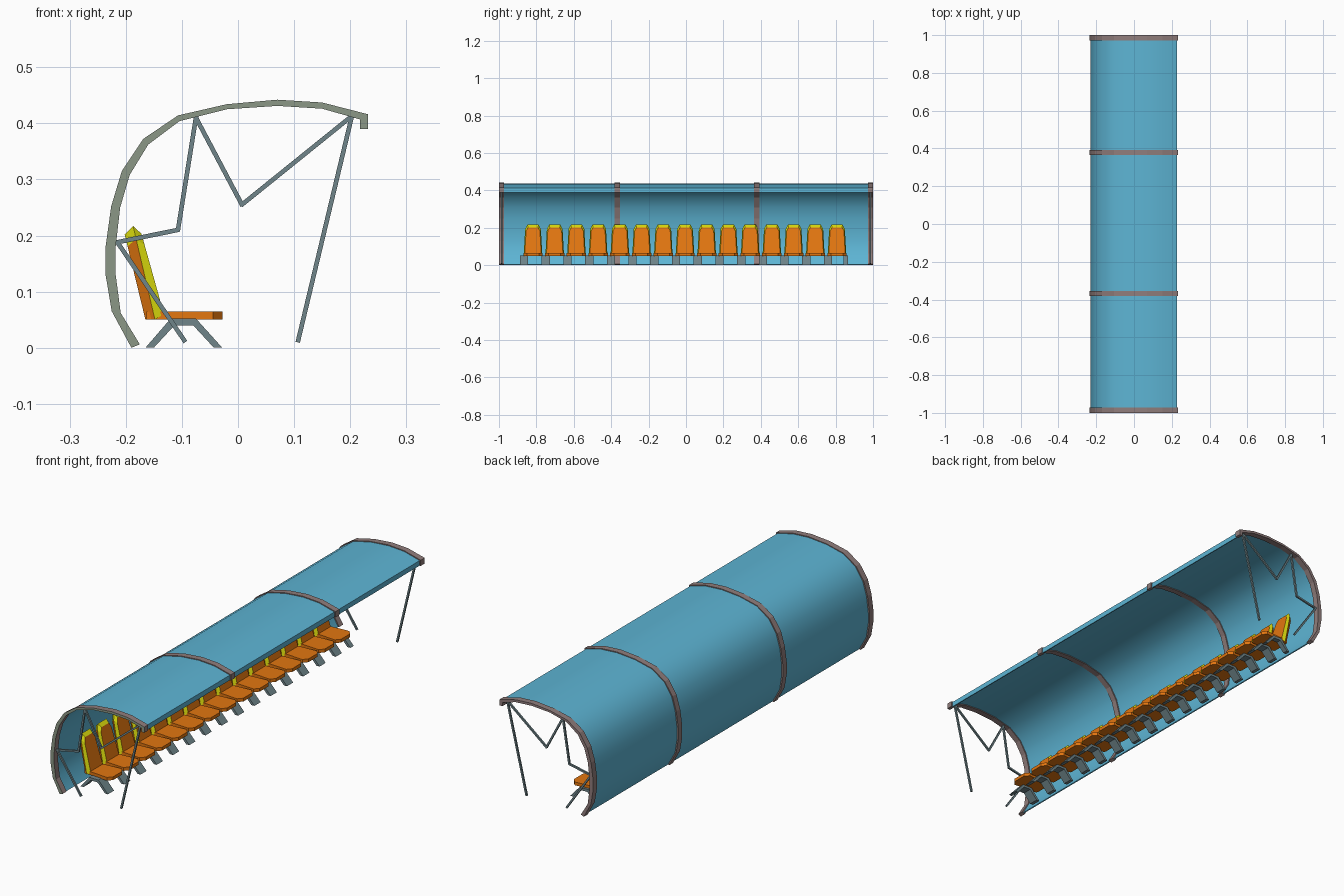
import bpy, bmesh, math
from mathutils import Vector

if "Cube" in bpy.data.objects:
    bpy.data.objects.remove(bpy.data.objects["Cube"])


def material(name, rgb):
    m = bpy.data.materials.new(name)
    m.diffuse_color = (*rgb, 1)
    m.use_nodes = True
    m.node_tree.nodes["Principled BSDF"].inputs["Base Color"].default_value = m.diffuse_color
    return m


BLUE = material("canopy blue", (0.11, 0.46, 0.66))
BROWN = material("rib taupe", (0.28, 0.205, 0.2))
GREEN = material("rib grey green", (0.26, 0.31, 0.24))
SLATE = material("slate metal", (0.16, 0.235, 0.255))
ORANGE = material("seat orange", (0.76, 0.18, 0.005))
YELLOW = material("seat yellow", (0.70, 0.70, 0.004))


def finish(name, bm, mats):
    bmesh.ops.recalc_face_normals(bm, faces=bm.faces)
    me = bpy.data.meshes.new(name)
    bm.to_mesh(me)
    bm.free()
    for m in mats:
        me.materials.append(m)
    ob = bpy.data.objects.new(name, me)
    bpy.context.collection.objects.link(ob)
    return ob


def band(name, outer, inner, y0, y1, mats, cap_rule=False):
    """Sweep a strip between two x-z paths from y0 to y1."""
    bm = bmesh.new()
    rows = [[bm.verts.new((x, y, z)) for x, z in path]
            for path, y in ((outer, y0), (outer, y1), (inner, y1), (inner, y0))]
    n = len(outer)
    for r in range(4):
        a, b = rows[r], rows[(r + 1) % 4]
        for i in range(n - 1):
            f = bm.faces.new((a[i], a[i + 1], b[i + 1], b[i]))
            if cap_rule and r == 3:
                f.material_index = 1
    for i in (0, n - 1):
        bm.faces.new([row[i] for row in rows])
    return finish(name, bm, mats)


def copies(ob, ys):
    """Place the object at the first y and linked copies at the others."""
    ob.location.y = ys[0]
    for y in ys[1:]:
        c = ob.copy()
        c.location.y = y
        bpy.context.collection.objects.link(c)


# Arched canopy section, outer and inner edge of the ribs
outer = [(-.190, 0), (-.225, .065), (-.236, .130), (-.236, .180), (-.226, .252),
         (-.207, .315), (-.169, .372), (-.107, .414), (-.02, .434), (.07, .442),
         (.15, .437), (.232, .416), (.232, .390)]
inner = [(-.175, .006), (-.209, .062), (-.218, .130), (-.218, .180), (-.210, .250),
         (-.193, .308), (-.160, .362), (-.104, .404), (-.02, .425), (.07, .431),
         (.15, .426), (.217, .407), (.217, .390)]


def mix(t):
    return [(a + (c - a) * t, b + (d - b) * t) for (a, b), (c, d) in zip(outer, inner)]


# Ribs: the front end rib has a differently coloured face
band("front_end_rib", outer, inner, -1, -.972, [BROWN, GREEN], True)
for nm, y in (("middle_rib_front", -.368), ("middle_rib_rear", .378), ("rear_end_rib", .986)):
    band(nm, outer, inner, y - .014, y + .014, [BROWN])

# Smooth thin canopy skin
skin = band("canopy_skin", mix(.35), mix(.65), -.99, .99, [BLUE])
bpy.context.view_layer.objects.active = skin
skin.select_set(True)
bpy.ops.object.shade_smooth_by_angle(angle=math.radians(40))
skin.select_set(False)


# End bracing: square rods along a bent path
def rod(bm, a, b, w):
    d = (Vector(b) - Vector(a)).normalized()
    side = Vector((-d.y, d.x)) * w / 2
    ends = []
    for p in (Vector(a) - d * w * .3, Vector(b) + d * w * .3):
        ends.append([bm.verts.new((p.x + s * side.x, y, p.y + s * side.y))
                     for s, y in ((1, -w / 2), (1, w / 2), (-1, w / 2), (-1, -w / 2))])
    for i in range(4):
        j = (i + 1) % 4
        bm.faces.new((ends[0][i], ends[0][j], ends[1][j], ends[1][i]))
    for e in ends:
        bm.faces.new(e)


path = [(.107, .012), (.203, .413), (.007, .255), (-.075, .41), (-.107, .21),
        (-.215, .188), (-.095, .012)]
bm = bmesh.new()
for a, b in zip(path, path[1:]):
    rod(bm, a, b, .008)
copies(finish("end_brace", bm, [SLATE]), [-.984, .984])

# Bench feet: bent flat straps between the seats
top = [(-.165, .0), (-.120, .052), (-.075, .052), (-.028, .0)]
bot = [(-.150, .0), (-.113, .040), (-.080, .040), (-.043, .0)]
STEP = .1161
copies(band("seat_foot", top, bot, -.022, .022, [SLATE]),
       [-.866 + STEP * i for i in range(15)])
band("last_seat_foot", top, bot, .842, .866, [SLATE])

# Seat backs: front, middle and back outlines leaning rearward
seat_ys = [-.818 + STEP * i for i in range(15)]
sections = [((-.132, .060), (-.172, .203), .88), ((-.148, .050), (-.187, .217), 1),
            ((-.165, .050), (-.202, .202), .72)]
outline = [(-.050, 0), (-.042, .86), (-.030, 1), (.030, 1), (.042, .86), (.050, 0)]
bm = bmesh.new()
loops = []
for lo, hi, k in sections:
    loops.append([bm.verts.new((lo[0] + (hi[0] - lo[0]) * t, y * k,
                                lo[1] + (hi[1] - lo[1]) * t)) for y, t in outline])
for r in range(2):
    for i in range(6):
        j = (i + 1) % 6
        f = bm.faces.new((loops[r][i], loops[r][j], loops[r + 1][j], loops[r + 1][i]))
        # yellow edge band and top corners
        if (r == 0 and i < 5) or (r == 1 and 1 <= i <= 3):
            f.material_index = 1
bm.faces.new(loops[0])
bm.faces.new(loops[2])
copies(finish("seat_back", bm, [ORANGE, YELLOW]), seat_ys)

# Seat pans with cut front corners
pan = [(-.163, -.044), (-.045, -.052), (-.028, -.032),
       (-.028, .032), (-.045, .052), (-.163, .044)]
bm = bmesh.new()
face = bm.faces.new([bm.verts.new((x, y, .050)) for x, y in pan])
up = bmesh.ops.extrude_face_region(bm, geom=[face])
bmesh.ops.translate(bm, vec=(0, 0, .015),
                    verts=[g for g in up["geom"] if isinstance(g, bmesh.types.BMVert)])
copies(finish("seat_pan", bm, [ORANGE]), seat_ys)
